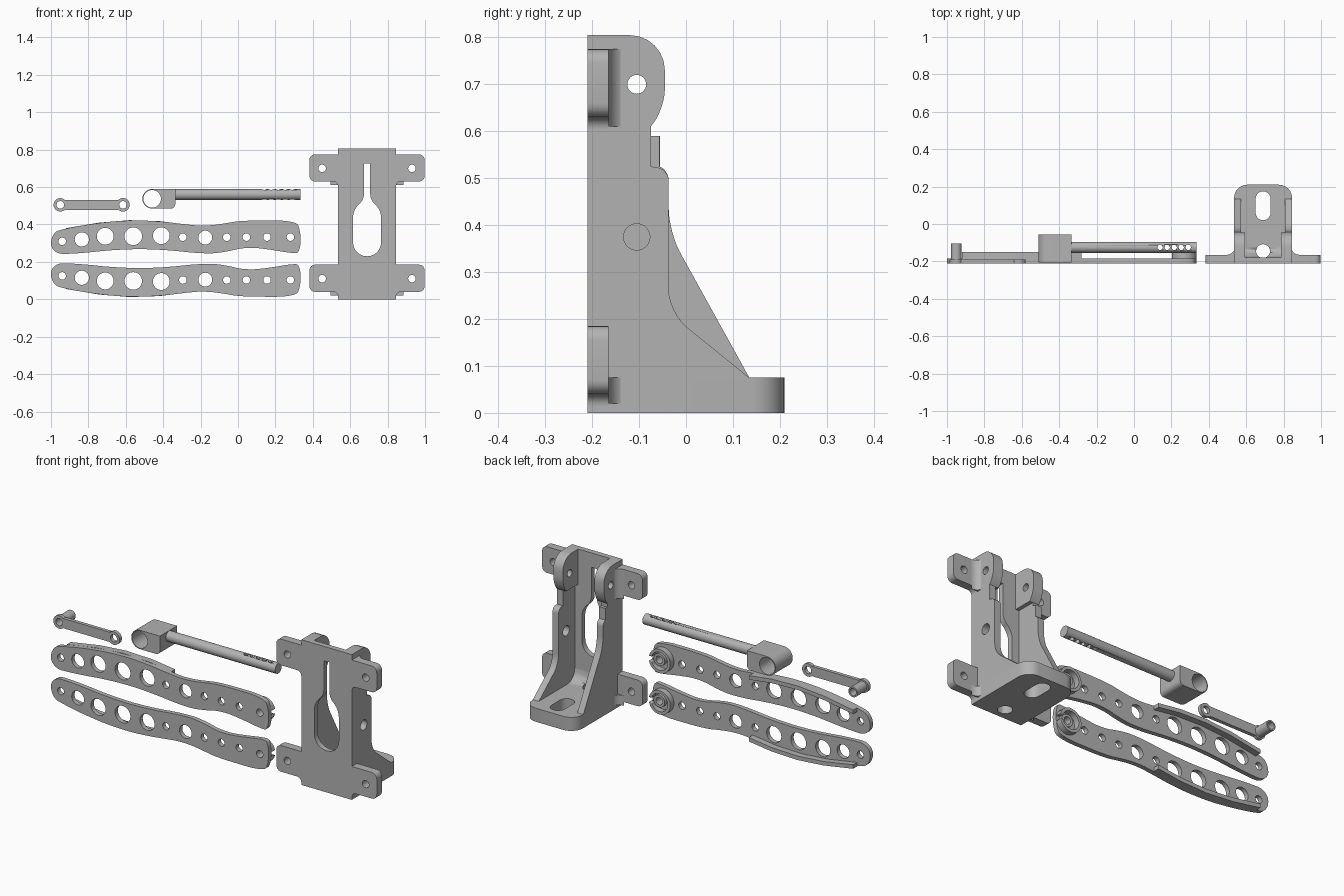
import bpy, bmesh, math

cube = bpy.data.objects.get("Cube")
if cube:
    bpy.data.objects.remove(cube, do_unlink=True)

grey = bpy.data.materials.new("plain grey")
grey.use_nodes = True
COLOUR = (0.45, 0.45, 0.45, 1)
grey.diffuse_color = COLOUR
grey.node_tree.nodes["Principled BSDF"].inputs["Base Color"].default_value = COLOUR
HALF = math.pi / 2
TURN = {"x": (HALF, 0, HALF), "y": (HALF, 0, 0), "z": (0, 0, 0)}


def circle(cx, cy, r, n=32):
    return [(cx + r * math.cos(math.tau * i / n), cy + r * math.sin(math.tau * i / n))
            for i in range(n)]


def outline(points, smooth=0.0, steps=6):
    """Polygon whose corners (x, y, optional radius) are rounded off."""
    result = []
    for i, point in enumerate(points):
        p = point[:2]
        r = point[2] if len(point) > 2 else smooth
        if r == 0:
            result.append(p)
            continue
        ends = []
        for q in (points[i - 1], points[(i + 1) % len(points)]):
            d = math.dist(p, q[:2])
            t = min(r / d, 0.49 if smooth else 0.99)
            ends.append([p[k] + (q[k] - p[k]) * t for k in (0, 1)])
        a, b = ends
        c = [a[k] + (p[k] - a[k]) * 0.55 for k in (0, 1)]
        e = [b[k] + (p[k] - b[k]) * 0.55 for k in (0, 1)]
        for s in range(steps + 1):
            t = s / steps
            u = 1 - t
            result.append(tuple(u**3 * a[k] + 3 * u * u * t * c[k] + 3 * u * t * t * e[k]
                                + t**3 * b[k] for k in (0, 1)))
    return result


def prism(name, axis, start, end, *loops):
    """Extrude an outline, with any inner loops as holes, along an axis."""
    curve = bpy.data.curves.new(name, "CURVE")
    curve.dimensions, curve.fill_mode = "2D", "BOTH"
    curve.extrude = (end - start) / 2
    for loop in loops:
        spline = curve.splines.new("POLY")
        spline.points.add(len(loop) - 1)
        for point, co in zip(spline.points, loop):
            point.co = (*co, 0, 1)
        spline.use_cyclic_u = True
    helper = bpy.data.objects.new(name, curve)
    bpy.context.collection.objects.link(helper)
    mesh = bpy.data.meshes.new_from_object(
        helper.evaluated_get(bpy.context.evaluated_depsgraph_get()))
    bpy.data.objects.remove(helper, do_unlink=True)
    bm = bmesh.new()
    bm.from_mesh(mesh)
    bmesh.ops.remove_doubles(bm, verts=bm.verts, dist=0.0002)
    bmesh.ops.recalc_face_normals(bm, faces=bm.faces)
    bm.to_mesh(mesh)
    bm.free()
    mesh.materials.clear()
    mesh.materials.append(grey)
    obj = bpy.data.objects.new(name, mesh)
    obj.rotation_euler = TURN[axis]
    obj.location["xyz".index(axis)] = (start + end) / 2
    bpy.context.collection.objects.link(obj)
    parts.append(obj)
    return obj


def cut(obj, cutter):
    mod = obj.modifiers.new("cut", "BOOLEAN")
    mod.operation, mod.solver, mod.object = "DIFFERENCE", "EXACT", cutter
    cutter.hide_render = True
    cutter.hide_set(True)
    parts.remove(cutter)


def rect(x0, x1, y0, y1):
    return [(x0, y0), (x1, y0), (x1, y1), (x0, y1)]


parts = []
MID, FRONT, PLATE = 0.69, -0.21, -0.18
LEFT, RIGHT = 0.535, 0.845

# Bracket front plate with its keyhole
keyhole = outline([(0.673, 0.725), (0.673, 0.53, 0.03), (0.615, 0.48, 0.04),
                   (0.615, 0.23, 0.074), (0.765, 0.23, 0.074), (0.765, 0.48, 0.04),
                   (0.707, 0.53, 0.03), (0.707, 0.725)])
prism("bracket_plate", "y", FRONT, PLATE, rect(LEFT, RIGHT, 0, 0.805), keyhole)

# Bracket foot with slot and round hole
foot = outline([(LEFT, PLATE), (RIGHT, PLATE), (RIGHT, 0.21, 0.07), (LEFT, 0.21, 0.07)])
slot = outline([(0.65, 0.02, 0.04), (0.73, 0.02, 0.04), (0.73, 0.175, 0.04), (0.65, 0.175, 0.04)])
prism("bracket_foot", "z", 0, 0.075, foot, slot, circle(MID, -0.145, 0.037))
fillet = prism("foot_fillet", "x", 0.572, 0.808,
               outline([(PLATE, 0.075), (PLATE, 0.14), (-0.17, 0.085, 0.04), (-0.12, 0.075)]))
cut(fillet, prism("fillet_cutter", "z", 0, 0.3, circle(MID, -0.145, 0.037)))

# Bracket walls, hinge tabs and mounting ears on both sides
for side, word in ((-1, "right"), (1, "left")):
    def span(inner, outer):
        return sorted((MID + side * inner, MID + side * outer))

    knee = 0.214 if side > 0 else 0.386
    step = -0.075 if side > 0 else -0.057
    wall = outline([(PLATE, 0.075), (0.135, 0.075), (-0.037, knee, 0.05),
                    (-0.037, 0.52, 0.025), (step, 0.525), (step, 0.59), (-0.075, 0.59),
                    (-0.075, 0.63), (PLATE, 0.63)])
    holes = [circle(-0.105, 0.375, 0.028)] if side > 0 else []
    prism(word + "_wall", "x", *span(0.118, 0.155), wall, *holes)
    tab = outline([(PLATE, 0.61), (-0.075, 0.61), (-0.045, 0.65, 0.04),
                   (-0.045, 0.805, 0.075), (PLATE, 0.805)])
    prism(word + "_hinge_tab", "x", *span(0.097, 0.155), tab, circle(-0.105, 0.7, 0.02))

    for level, base, top in (("lower", 0.04, 0.075), ("upper", 0.63, 0.775)):
        near, far = MID + side * 0.155, MID + side * 0.308
        ear = outline([(near, base - 0.03), (near, base, 0.025), (far, base, 0.03),
                       (far, base + 0.145, 0.03), (near, base + 0.145)])
        prism(f"{word}_{level}_ear", "y", FRONT, -0.165, ear,
              circle(MID + side * 0.24, base + 0.07, 0.02))
        rib = outline([(near, -0.165), (near + side * 0.04, -0.165),
                       (near + side * 0.01, -0.16, 0.02), (near, -0.14)])
        prism(f"{word}_{level}_ear_fillet", "z", base - 0.02, top, rib)

# Pair of mirrored arms, each with a stiffening rim and a slotted boss
ARM_TOP = [(-0.92, 0.38), (-0.74, 0.41), (-0.58, 0.423), (-0.42, 0.418), (-0.28, 0.4)]
ARM_REST = [(-0.18, 0.391), (-0.07, 0.405), (0.01, 0.421), (0.3, 0.422), (0.335, 0.38),
            (0.335, 0.25), (0.29, 0.245), (0.17, 0.267), (0.04, 0.28), (-0.07, 0.251),
            (-0.18, 0.242), (-0.42, 0.268), (-0.63, 0.268), (-0.87, 0.243),
            (-1, 0.242), (-1, 0.355)]
BIG = [(-0.835, 0.32, 0.038), (-0.71, 0.337, 0.045), (-0.56, 0.337, 0.047),
       (-0.41, 0.34, 0.045), (-0.175, 0.33, 0.037), (-0.94, 0.31, 0.02)]
SMALL = [(x, 0.332, 0.02) for x in (-0.295, -0.06, 0.045, 0.155, 0.28)]
BACK = -0.185
for word in ("upper", "lower"):
    def place(points):
        return [(p[0], p[1] if word == "upper" else 0.435 - p[1], *p[2:]) for p in points]

    prism(word + "_arm", "y", FRONT, BACK, outline(place(ARM_TOP + ARM_REST), 0.1),
          *[circle(*h) for h in place(BIG + SMALL)])
    under = [(x, z - 0.022) for x, z in reversed(ARM_TOP)]
    prism(word + "_arm_rim", "y", BACK, -0.15, place(ARM_TOP + under))
    x, z, r = place(SMALL)[-1]
    x -= 0.011
    ring = prism(word + "_boss_ring", "y", BACK, -0.152, circle(x, z, 0.066), circle(x, z, 0.05))
    cut(ring, prism(word + "_slot_cutter", "y", -0.19, -0.14,
                    rect(x, x + 0.1, z - 0.014, z + 0.014)))
    prism(word + "_boss_hub", "y", BACK, -0.165, circle(x + 0.011, z, 0.034), circle(x + 0.011, z, r))

# Drilled rod with its clamp block
rod = prism("rod", "x", -0.34, 0.335, circle(-0.125, 0.56, 0.029))
bevel = rod.modifiers.new("round end", "BEVEL")
bevel.width, bevel.segments = 0.018, 4
cut(rod, prism("rod_cutter", "z", 0.5, 0.62,
               *[circle(0.14 + 0.0375 * i, -0.125, 0.014, 20) for i in range(5)]))
clamp = outline([(-0.511, 0.485, 0.052), (-0.335, 0.485, 0.025), (-0.335, 0.59),
                 (-0.511, 0.59, 0.052)])
prism("rod_clamp", "y", -0.205, -0.055, clamp, circle(-0.459, 0.537, 0.047))

# Small link with a hollow peg
ENDS = (-0.95, -0.615)
prism("link_bar", "y", FRONT, -0.19, rect(ENDS[0] + 0.026, ENDS[1] - 0.026, 0.478, 0.532))
for x, word in zip(ENDS, ("peg", "free")):
    prism(f"link_{word}_end", "y", FRONT, -0.19, circle(x, 0.505, 0.036), circle(x, 0.505, 0.02))
prism("link_peg", "y", -0.19, -0.105, circle(ENDS[0], 0.505, 0.028), circle(ENDS[0], 0.505, 0.02))

# Smooth the curved sides and keep the edges sharp
bpy.ops.object.select_all(action="DESELECT")
for obj in parts:
    obj.select_set(True)
bpy.context.view_layer.objects.active = parts[0]
bpy.ops.object.shade_smooth_by_angle(angle=math.radians(30))
